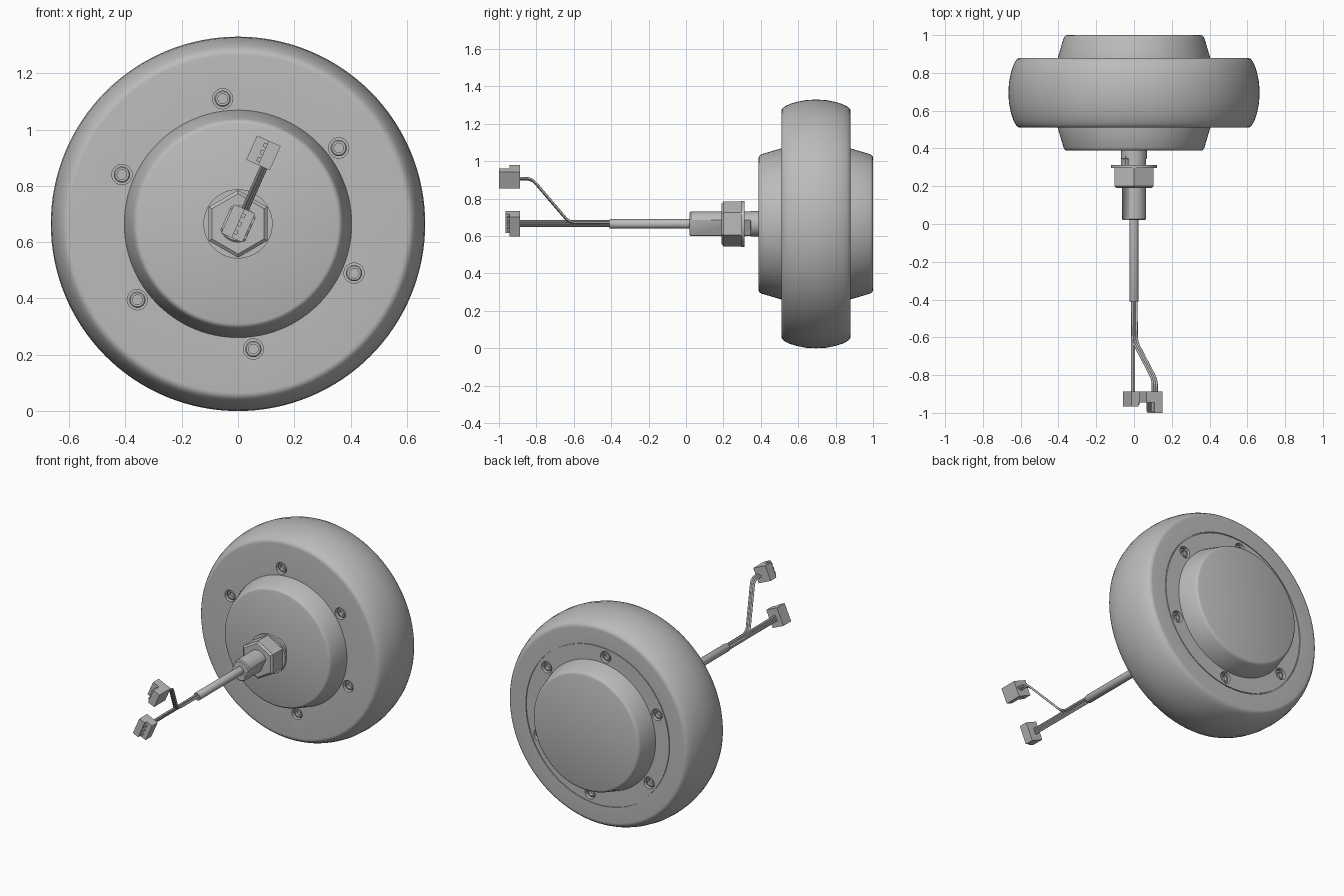
import bpy, bmesh, math
from mathutils import Matrix, Vector

cube = bpy.data.objects.get("Cube")
if cube:
    bpy.data.objects.remove(cube, do_unlink=True)

grey = bpy.data.materials.new("plain grey")
grey.use_nodes = True
COLOUR = (0.5, 0.5, 0.5, 1)
grey.diffuse_color = COLOUR
grey.node_tree.nodes["Principled BSDF"].inputs["Base Color"].default_value = COLOUR

AXIS = Vector((0, 0, 0.665))
TILT = Matrix.Rotation(math.radians(24), 4, 'Y')   # lean of the wiring and axle flats


def finish(name, bm, tilt=False, angle=35):
    """Turn a bmesh into a shaded object on the wheel axis."""
    bmesh.ops.recalc_face_normals(bm, faces=bm.faces)
    if tilt:
        bm.transform(TILT)
    mesh = bpy.data.meshes.new(name)
    bm.to_mesh(mesh)
    bm.free()
    mesh.materials.append(grey)
    ob = bpy.data.objects.new(name, mesh)
    ob.location = AXIS
    bpy.context.collection.objects.link(ob)
    bpy.ops.object.select_all(action='DESELECT')
    ob.select_set(True)
    bpy.context.view_layer.objects.active = ob
    bpy.ops.object.shade_smooth_by_angle(angle=math.radians(angle))
    return ob


def lathe(profile, steps=96, bm=None, centre=(0, 0)):
    """Spin (y, radius) points about the y axis."""
    bm = bm or bmesh.new()
    off = Vector((centre[0], 0, centre[1]))
    verts = [bm.verts.new(off + Vector((0, y, r))) for y, r in profile]
    edges = [bm.edges.new(p) for p in zip(verts, verts[1:])]
    bmesh.ops.spin(bm, geom=verts + edges, cent=off, axis=(0, 1, 0),
                   angle=math.tau, steps=steps)
    bmesh.ops.remove_doubles(bm, verts=bm.verts, dist=1e-5)
    return bm


def boxes(name, spans):
    """Boxes given as (x0, x1, y0, y1, z0, z1) in the tilted frame."""
    bm = bmesh.new()
    for x0, x1, y0, y1, z0, z1 in spans:
        m = Matrix.Translation(((x0 + x1) / 2, (y0 + y1) / 2, (z0 + z1) / 2))
        bmesh.ops.create_cube(bm, size=1, matrix=m @ Matrix.Diagonal((x1 - x0, y1 - y0, z1 - z0, 1)))
    return finish(name, bm, tilt=True)


def cut(ob, cutter):
    cutter.hide_render = True
    cutter.hide_set(True)
    mod = ob.modifiers.new("cut", 'BOOLEAN')
    mod.object = cutter
    mod.operation = 'DIFFERENCE'
    mod.solver = 'EXACT'
    bpy.context.view_layer.objects.active = ob
    ob.select_set(True)
    bpy.ops.object.modifier_apply(modifier=mod.name)
    bpy.data.objects.remove(cutter, do_unlink=True)


# Tyre: crowned tread, rounded shoulders, fine seam on the back face
MID = 0.695
half = [(0.185, 0.600), (0.184, 0.609), (0.178, 0.619), (0.165, 0.629),
        (0.14, 0.641), (0.105, 0.652), (0.055, 0.662)]
front = [(MID - d, r) for d, r in half]
back = [(MID + d, r) for d, r in reversed(half)]
seam = [(0.88, 0.503), (0.874, 0.503), (0.874, 0.498), (0.88, 0.498)]
tyre = finish("tyre", lathe([(0.51, 0), (0.51, 0.4)] + front + [(MID, 0.665)] + back
                            + seam + [(0.88, 0.4), (0.88, 0)], 128))

# Screw wells and socket screws on both faces
spots = [(0.448 * math.cos(a), 0.448 * math.sin(a))
         for a in (math.radians(37 + 60 * k) for k in range(6))]
wells, screws = bmesh.new(), bmesh.new()
for face, d in ((0.51, 1), (0.88, -1)):
    for c in spots:
        lathe([(face - d * 0.02, 0), (face - d * 0.02, 0.036),
               (face + d * 0.035, 0.036), (face + d * 0.035, 0)], 24, wells, c)
        lathe([(face + d * 0.036, 0.029), (face + d * 0.013, 0.029), (face + d * 0.009, 0.025),
               (face + d * 0.009, 0.017), (face + d * 0.028, 0.017), (face + d * 0.028, 0)],
              24, screws, c)
cut(tyre, finish("well_cutter", wells))
bpy.ops.object.shade_smooth_by_angle(angle=math.radians(35))
finish("socket_screws", screws)

# Motor covers: tapered drums with rounded rims
cover = [(0.0, 0), (0.0, 0.355), (0.003, 0.363), (0.009, 0.369), (0.017, 0.373),
         (0.125, 0.405), (0.14, 0.405)]
finish("front_cover", lathe([(0.388 + y, r) for y, r in cover]))
finish("back_cover", lathe([(1.0 - y, r) for y, r in cover]))

# Axle: round bar with two flats along its outer length
finish("axle_collar", lathe([(0.4, 0), (0.4, 0.068), (0.348, 0.068), (0.348, 0)], 48))
axle = finish("axle", lathe([(0.36, 0), (0.36, 0.066), (0.026, 0.066),
                             (0.02, 0.06), (0.02, 0)], 48), tilt=True)
cut(axle, boxes("flat_cutter", [(s * 0.1 - 0.052, s * 0.1 + 0.052, 0, 0.345, -0.1, 0.1)
                                for s in (-1, 1)]))
boxes("washer_key", [(-0.062, -0.03, 0.31, 0.36, -0.03, 0.03)])

# Washer and hex nut
finish("washer", lathe([(0.312, 0), (0.312, 0.123), (0.296, 0.123), (0.296, 0)], 64))
finish("hex_nut", lathe([(0.3, 0), (0.3, 0.12), (0.2, 0.12), (0.19, 0.107), (0.19, 0)], 6), angle=20)

# Cable sleeve
finish("cable_sleeve", lathe([(0.03, 0), (0.03, 0.025), (-0.405, 0.025),
                              (-0.41, 0.022), (-0.41, 0)], 32))


def wires(name, paths, radius):
    curve = bpy.data.curves.new(name, 'CURVE')
    curve.dimensions = '3D'
    curve.bevel_depth = radius
    curve.bevel_resolution = 2
    curve.use_fill_caps = True
    for path in paths:
        spline = curve.splines.new('POLY')
        spline.points.add(len(path) - 1)
        for p, co in zip(spline.points, path):
            p.co = (*(TILT @ Vector(co)), 1)
        spline.use_smooth = True
    curve.materials.append(grey)
    ob = bpy.data.objects.new(name, curve)
    ob.location = AXIS
    bpy.context.collection.objects.link(ob)


# Straight bundle and branching bundle
wires("straight_wires", [[(-0.006, -0.4, o), (-0.006, -0.9, o)]
                         for o in (-0.014, -0.007, 0, 0.007, 0.014)], 0.0055)
bend = [(-0.4, 0.004), (-0.59, 0.005), (-0.615, 0.011), (-0.64, 0.029),
        (-0.8, 0.234), (-0.82, 0.255), (-0.845, 0.265), (-0.9, 0.266)]
wires("branch_wires", [[(0.002 + k * 0.008, y, s + k * 0.007) for y, s in bend]
                       for k in (-1, 0, 1)], 0.006)


# Connectors: housing, offset plug block and a row of small teeth
def connector(name, cx, cz, w, h, tip, side):
    block = sorted((cx, cx + side * w))
    teeth = sorted((cx, cx - side * 0.012))
    boxes(name, [(cx - w, cx + w, -0.945, -0.888, cz - h, cz + h),
                 (*block, tip, -0.94, cz - h, cz + h)]
          + [(*teeth, tip + 0.008, -0.94, cz + k * h * 0.58 - 0.008, cz + k * h * 0.58 + 0.008)
             for k in (-1, 0, 1)])


connector("upper_connector", -0.02, 0.267, 0.046, 0.047, -1.0, 1)
connector("lower_connector", 0.0, 0.002, 0.041, 0.056, -0.965, -1)
